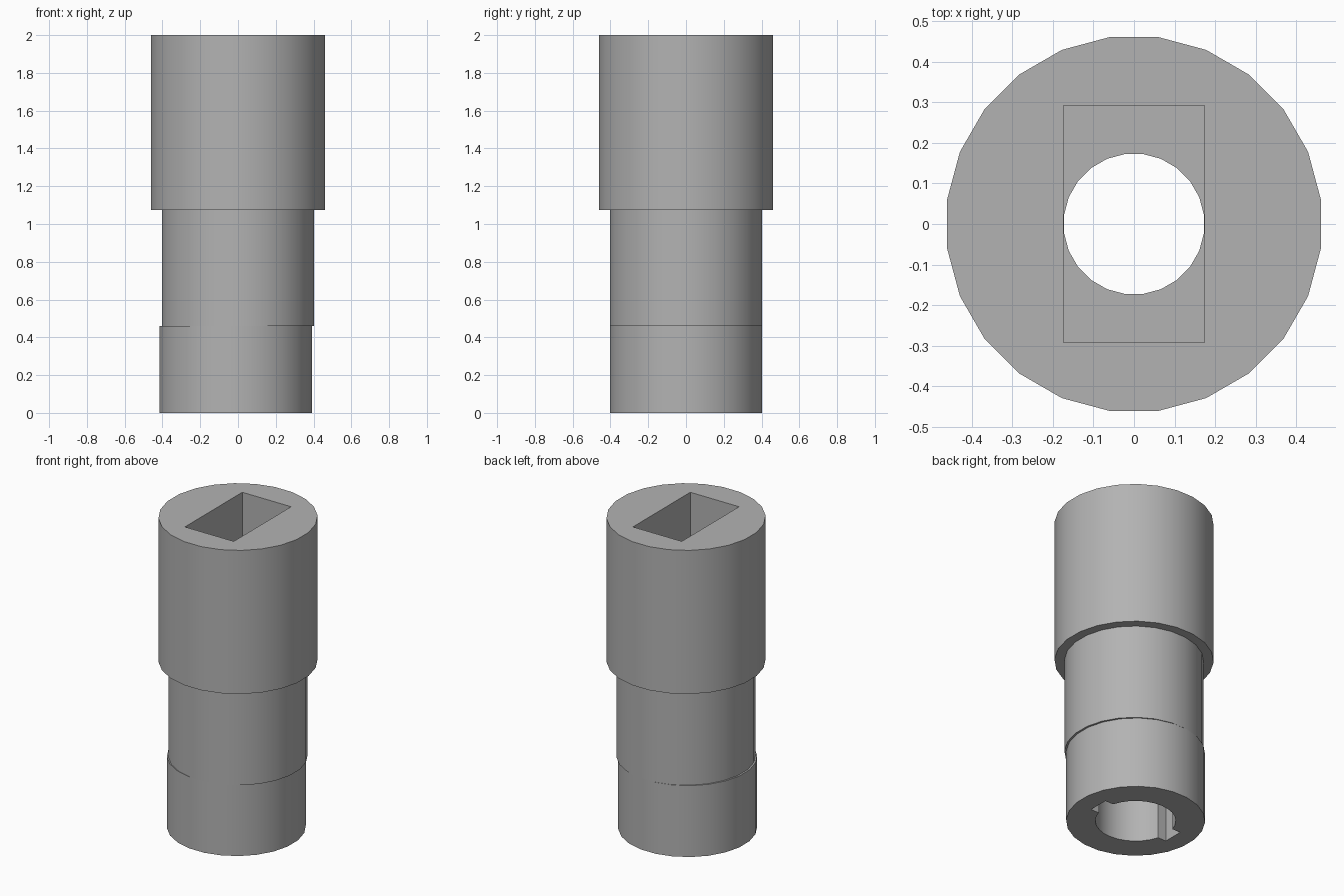
import bpy, bmesh, math

if "Cube" in bpy.data.objects:
    bpy.data.objects.remove(bpy.data.objects["Cube"])

grey = bpy.data.materials.new("grey_plastic")
grey.diffuse_color = (0.45, 0.45, 0.45, 1)
grey.use_nodes = True
grey.node_tree.nodes["Principled BSDF"].inputs["Base Color"].default_value = grey.diffuse_color

SHIFT = -0.012  # the lower coupling sits slightly off axis


def circle(r, cx=0.0, n=24):
    return [(cx + r * math.cos(2 * math.pi * (i + 0.5) / n),
             r * math.sin(2 * math.pi * (i + 0.5) / n)) for i in range(n)]


def rectangle(hx, hy):
    return [(hx, hy), (-hx, hy), (-hx, -hy), (hx, -hy)]


def keyed_circle(r, reach, half, cx=0.0):
    # round hole with a square key slot on each x side
    a0 = math.asin(half / r)
    pts = []
    for side in (0, math.pi):
        s = 1 if side == 0 else -1
        pts += [(cx + s * reach, -s * half), (cx + s * reach, s * half)]
        for i in range(13):
            a = side + a0 + (math.pi - 2 * a0) * i / 12
            pts.append((cx + r * math.cos(a), r * math.sin(a)))
    return pts


def section(name, outer, inner, z0, z1, bottom=True, top=True):
    # straight tube between an outer and an inner outline
    bm = bmesh.new()
    for loop, flip in ((outer, False), (inner, True)):
        lo = [bm.verts.new((x, y, z0)) for x, y in loop]
        hi = [bm.verts.new((x, y, z1)) for x, y in loop]
        n = len(loop)
        for i in range(n):
            j = (i + 1) % n
            f = [lo[i], lo[j], hi[j], hi[i]]
            bm.faces.new(f[::-1] if flip else f)
    for z, wanted, up in ((z0, bottom, -1), (z1, top, 1)):
        if not wanted:
            continue
        edges = [e for e in bm.edges if all(abs(v.co.z - z) < 1e-5 for v in e.verts)]
        res = bmesh.ops.triangle_fill(bm, use_beauty=True, edges=edges)
        for f in res["geom"]:
            if isinstance(f, bmesh.types.BMFace):
                f.normal_update()
                if f.normal.z * up < 0:
                    f.normal_flip()
    me = bpy.data.meshes.new(name)
    bm.to_mesh(me)
    bm.free()
    me.materials.append(grey)
    ob = bpy.data.objects.new(name, me)
    bpy.context.collection.objects.link(ob)
    bpy.ops.object.select_all(action='DESELECT')
    ob.select_set(True)
    bpy.context.view_layer.objects.active = ob
    bpy.ops.object.shade_smooth_by_angle(angle=math.radians(30))


# wide upper sleeve with a rectangular pocket
section("upper_sleeve", circle(0.465), rectangle(0.174, 0.292), 1.075, 2.0)
# hollow middle barrel
section("middle_barrel", circle(0.407), circle(0.292), 0.46, 1.075, top=False)
# floor plate with the narrow bore
section("bore_plate", circle(0.406, SHIFT), circle(0.174), 0.34, 0.46)
# lower coupling with keyed socket
section("lower_coupling", circle(0.406, SHIFT),
        keyed_circle(0.235, 0.285, 0.065, SHIFT), 0.0, 0.34, top=False)
